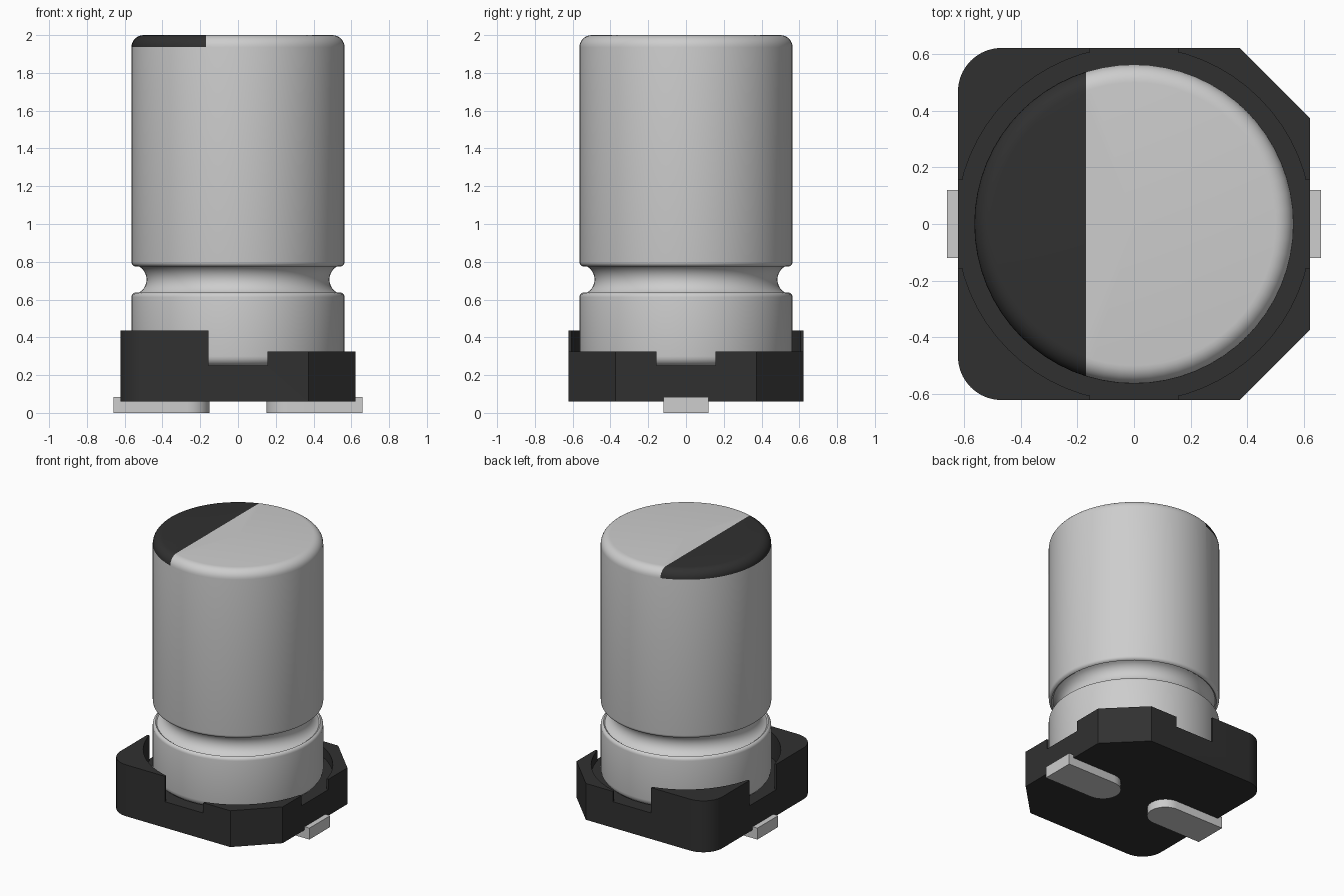
import bpy, bmesh, math
from mathutils import Vector

if "Cube" in bpy.data.objects:
    bpy.data.objects.remove(bpy.data.objects["Cube"], do_unlink=True)


def material(name, rgb):
    m = bpy.data.materials.new(name)
    m.use_nodes = True
    m.diffuse_color = (*rgb, 1)
    m.node_tree.nodes["Principled BSDF"].inputs["Base Color"].default_value = (*rgb, 1)
    return m


ALUMINIUM = material("aluminium", (0.61, 0.61, 0.61))
BLACK = material("black plastic", (0.03, 0.03, 0.03))
TIN = material("tin plating", (0.61, 0.61, 0.61))


def finish(name, bm, mats, angle=30):
    bmesh.ops.recalc_face_normals(bm, faces=bm.faces)
    me = bpy.data.meshes.new(name)
    bm.to_mesh(me)
    bm.free()
    ob = bpy.data.objects.new(name, me)
    bpy.context.collection.objects.link(ob)
    for m in mats:
        me.materials.append(m)
    bpy.ops.object.select_all(action='DESELECT')
    ob.select_set(True)
    bpy.context.view_layer.objects.active = ob
    bpy.ops.object.shade_smooth_by_angle(angle=math.radians(angle))
    return ob


def prism(name, outline, z0, z1, mat):
    bm = bmesh.new()
    face = bm.faces.new([bm.verts.new((x, y, z0)) for x, y in outline])
    top = bmesh.ops.extrude_face_region(bm, geom=[face])["geom"]
    bmesh.ops.translate(bm, vec=(0, 0, z1 - z0),
                        verts=[v for v in top if isinstance(v, bmesh.types.BMVert)])
    return finish(name, bm, [mat])


def arc(cx, cy, r, a0, a1, n):
    angles = [math.radians(a0 + (a1 - a0) * i / n) for i in range(n + 1)]
    return [(cx + r * math.cos(a), cy + r * math.sin(a)) for a in angles]


def rect(x0, x1, y0, y1):
    return [(x0, y0), (x1, y0), (x1, y1), (x0, y1)]


# Base: square block, rounded on the right side, chamfered on the left side
H, C, R = 0.622, 0.373, 0.155
outline = [(C, -H), (H, -C), (H, C), (C, H)]
outline += arc(-H + R, H - R, R, 90, 180, 10) + arc(-H + R, -H + R, R, 180, 270, 10)
base = prism("base", outline, 0.06, 0.435, BLACK)

# Cut the round seat, the four side notches and the lower left-hand corners
N, FLOOR = 0.155, 0.25
cutters = [(arc(0, 0, 0.627, 0, 354.375, 63), FLOOR),
           (rect(-N, N, -1, 1), FLOOR),
           (rect(-1, 1, -N, N), FLOOR),
           (rect(0, 1, -1, 1), 0.325)]
for shape, z in cutters:
    cutter = prism("cutter", shape, z, 0.8, BLACK)
    cutter.hide_render = True
    mod = base.modifiers.new("cut", 'BOOLEAN')
    mod.operation, mod.solver, mod.object = 'DIFFERENCE', 'EXACT', cutter
    bpy.context.view_layer.objects.active = base
    bpy.ops.object.modifier_apply(modifier=mod.name)
    bpy.data.objects.remove(cutter, do_unlink=True)
bpy.ops.object.select_all(action='DESELECT')
base.select_set(True)
bpy.ops.object.shade_smooth_by_angle(angle=math.radians(30))

# Can: turned profile with rounded ends and a crimped groove
CR, TR, GZ = 0.564, 0.064, 0.706
profile = [(0, 0.25)] + arc(CR - 0.05, 0.30, 0.05, -90, 0, 5)
profile += arc(CR - 0.025, GZ - 0.093, 0.025, 0, 75, 4)
profile += arc(CR, GZ, 0.08, 250, 110, 12)
profile += arc(CR - 0.025, GZ + 0.093, 0.025, -75, 0, 4)
profile += arc(CR - TR, 2 - TR, TR, 0, 90, 7) + [(0, 2)]
bm = bmesh.new()
verts = [bm.verts.new((r, 0, z)) for r, z in profile]
edges = [bm.edges.new(pair) for pair in zip(verts, verts[1:])]
bmesh.ops.spin(bm, geom=verts + edges, cent=(0, 0, 0), axis=(0, 0, 1),
               angle=math.tau, steps=64, use_duplicate=False)
bmesh.ops.remove_doubles(bm, verts=bm.verts, dist=1e-4)

# Polarity mark: the right-hand part of the rounded top is black
MARK_X, MARK_Z = -0.17, 2 - TR
top = [f for f in bm.faces if f.calc_center_median().z > MARK_Z]
geom = set(top) | {e for f in top for e in f.edges} | {v for f in top for v in f.verts}
bmesh.ops.bisect_plane(bm, geom=list(geom), dist=1e-5,
                       plane_co=(MARK_X, 0, 0), plane_no=(1, 0, 0))
for f in bm.faces:
    c = f.calc_center_median()
    f.material_index = int(c.z > MARK_Z and c.x < MARK_X)
finish("can", bm, [ALUMINIUM, BLACK], 40)

# Terminals: flat tabs with a rounded inner end
W = 0.12
for name, side in (("left_terminal", 1), ("right_terminal", -1)):
    tab = [(0.66, -W), (0.66, W)] + arc(0.15 + W, 0, W, 90, 270, 14)
    prism(name, [(side * x, y) for x, y in tab], 0, 0.083, TIN)
